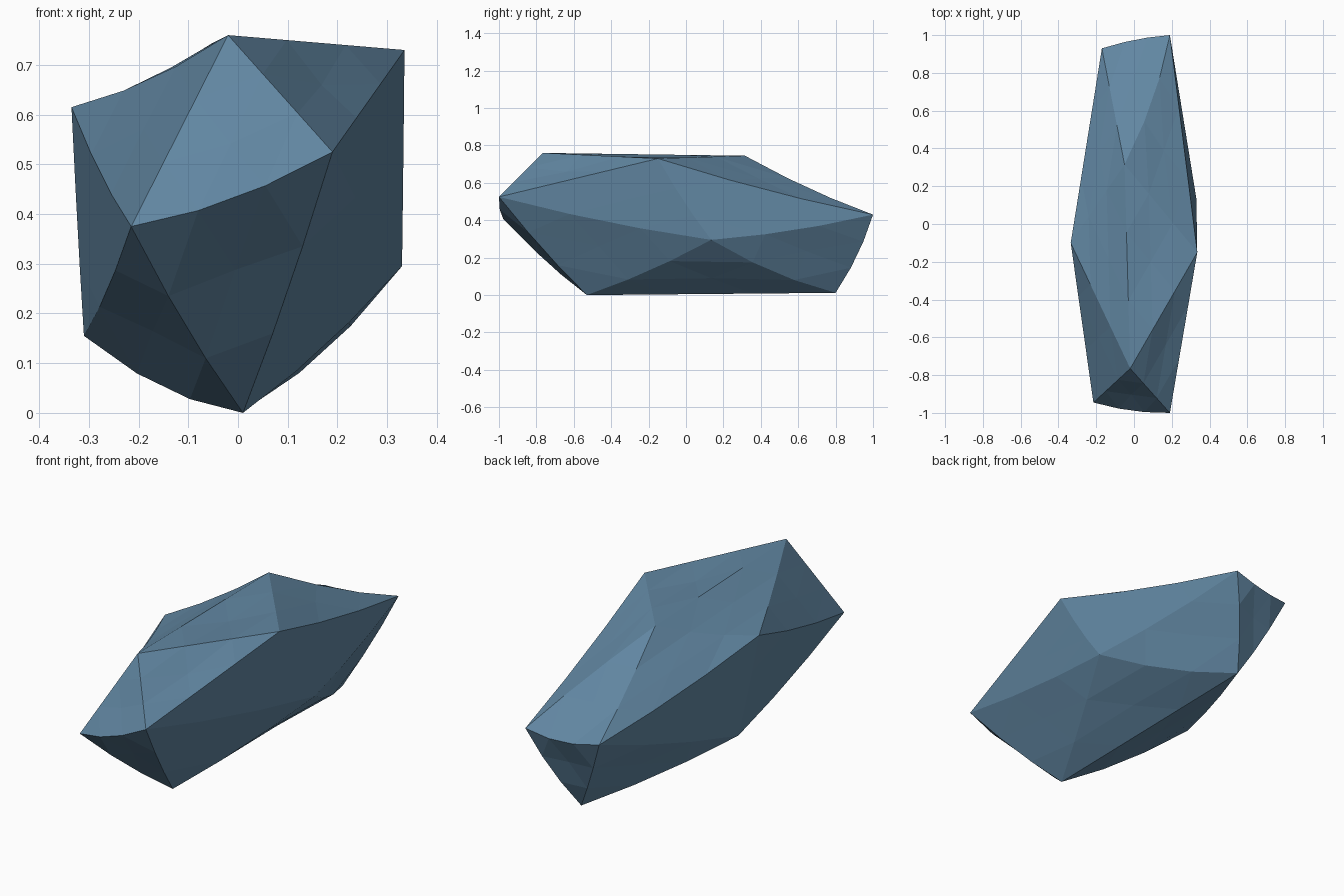
import bpy, bmesh
from mathutils import Vector

if "Cube" in bpy.data.objects:
    bpy.data.objects.remove(bpy.data.objects["Cube"])

# Main corners of the boulder (a stretched, twisted icosahedron)
corners = {
    "A": (-0.02, -0.765, 0.76), "B": (0.19, -1.0, 0.525), "C": (-0.215, -0.945, 0.375),
    "D": (0.335, -0.15, 0.73), "E": (-0.335, -0.10, 0.615), "F": (0.01, -0.53, 0.0),
    "G": (-0.31, 0.03, 0.155), "H": (0.33, 0.135, 0.295), "I": (-0.05, 0.315, 0.745),
    "J": (0.19, 1.0, 0.43), "K": (-0.17, 0.93, 0.415), "L": (0.02, 0.80, 0.012),
}
faces = ("ABC ACE AEI AID ADB LFG LGK LKJ LJH LHF "
         "BCF CFG CGE EGK EKI IKJ IJD DJH DHB HBF").split()
straight = {"AB", "AC", "AD", "AI", "BD", "FL", "DI"}

# Small bows of the edges that are not straight
bow = {"BC": (0, -0.014, -0.018), "IJ": (0.025, 0, -0.015), "JK": (0, 0.01, -0.02),
       "FG": (0, 0, -0.024), "HL": (0, 0, -0.026), "JL": (0, 0.015, -0.005)}
default_bow = (0, 0, -0.015)

bm = bmesh.new()
cache = {}


def point(weights):
    """Shared vertex at a third-step position, weights = {corner: thirds}."""
    w = {k: n for k, n in weights.items() if n}
    key = tuple(sorted(w.items()))
    if key not in cache:
        p = sum((Vector(corners[k]) * n / 3 for k, n in w.items()), Vector())
        edge = "".join(sorted(w))
        if len(edge) == 2 and edge not in straight:
            p += Vector(bow.get(edge, default_bow))
        elif len(edge) == 3:
            p += Vector((0, 0, -0.012))
        p.z = max(p.z, 0.0)
        cache[key] = bm.verts.new(p)
    return cache[key]


# Split every large facet into nine small ones
for a, b, c in faces:
    def at(i, j):
        return point({a: 3 - i - j, b: i, c: j})
    for i in range(3):
        for j in range(3 - i):
            bm.faces.new((at(i, j), at(i + 1, j), at(i, j + 1)))
            if i + j < 2:
                bm.faces.new((at(i + 1, j), at(i + 1, j + 1), at(i, j + 1)))
bmesh.ops.recalc_face_normals(bm, faces=bm.faces[:])

mesh = bpy.data.meshes.new("boulder")
bm.to_mesh(mesh)
bm.free()
boulder = bpy.data.objects.new("boulder", mesh)
bpy.context.collection.objects.link(boulder)

# Slate blue stone
stone = bpy.data.materials.new("slate blue stone")
stone.diffuse_color = (0.12, 0.24, 0.36, 1)
stone.use_nodes = True
stone.node_tree.nodes["Principled BSDF"].inputs["Base Color"].default_value = stone.diffuse_color
mesh.materials.append(stone)
